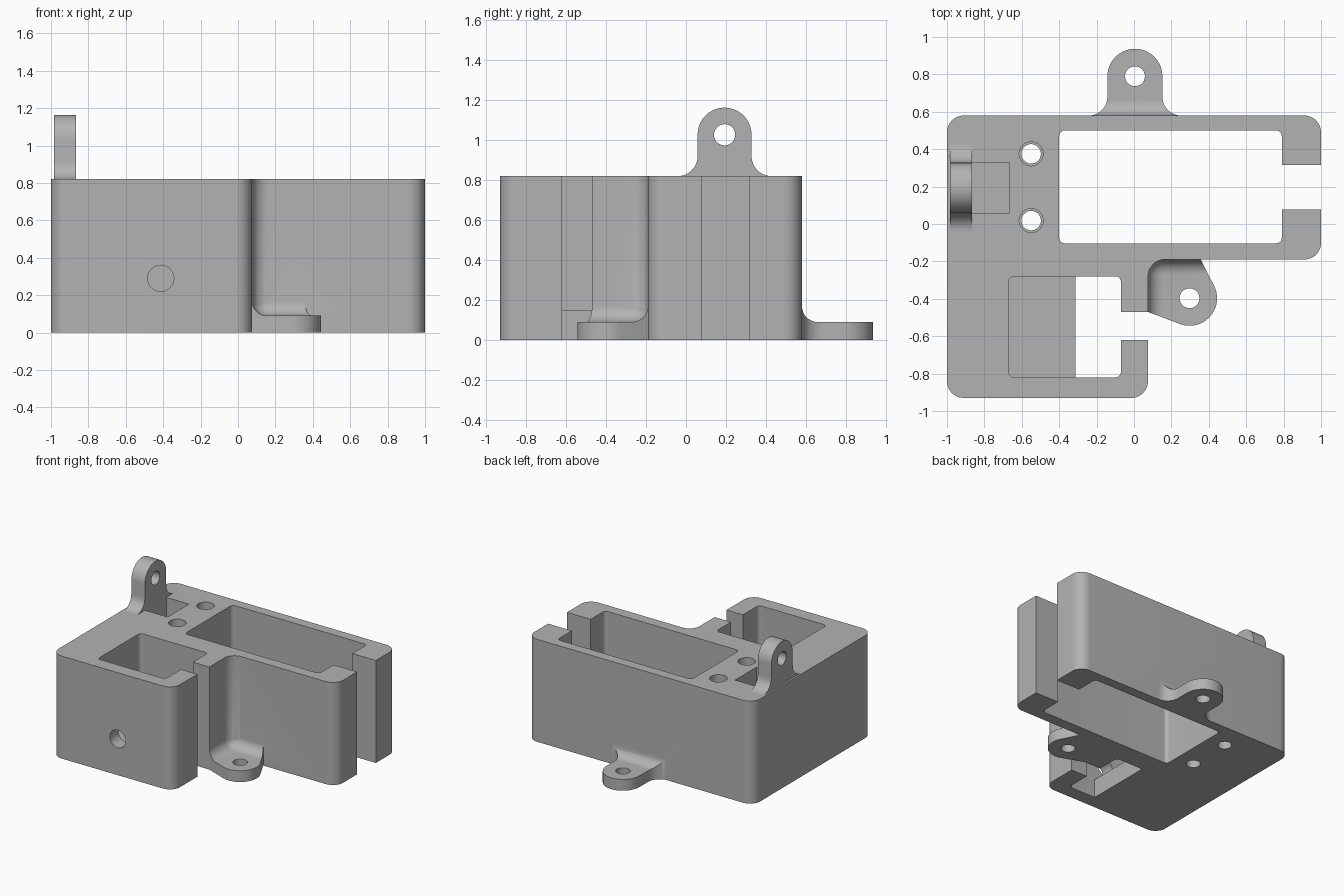
import bpy, bmesh
from math import sin, cos, pi, radians, tan
from mathutils import Vector, Matrix

if "Cube" in bpy.data.objects:
    bpy.data.objects.remove(bpy.data.objects["Cube"])

grey = bpy.data.materials.new("plain grey")
grey.diffuse_color = (0.45, 0.45, 0.45, 1)
grey.use_nodes = True
grey.node_tree.nodes["Principled BSDF"].inputs["Base Color"].default_value = grey.diffuse_color


def rounded(points, seg=10):
    """Closed 2D outline from (x, y, corner radius) points."""
    out = []
    n = len(points)
    for i, (x, y, r) in enumerate(points):
        p = Vector((x, y))
        if r == 0:
            out.append(p)
            continue
        a = (Vector(points[i - 1][:2]) - p).normalized()
        b = (Vector(points[(i + 1) % n][:2]) - p).normalized()
        half = a.angle(b) / 2
        c = p + (a + b).normalized() * (r / sin(half))
        start = p + a * (r / tan(half)) - c
        sweep = (p + b * (r / tan(half)) - c)
        total = -start.angle_signed(sweep)
        for k in range(seg + 1):
            out.append(c + Matrix.Rotation(total * k / seg, 2) @ start)
    clean = []
    for p in out:
        if not clean or (p - clean[-1]).length > 1e-4:
            clean.append(p)
    return clean


def prism(name, outline, low, high, axis="z"):
    """Extrude an outline along z, or (y, z) outline along x."""
    place = (lambda p, h: (p[0], p[1], h)) if axis == "z" else (lambda p, h: (h, p[0], p[1]))
    bm = bmesh.new()
    face = bm.faces.new([bm.verts.new(place(p, low)) for p in outline])
    new = bmesh.ops.extrude_face_region(bm, geom=[face])["geom"]
    shift = Vector(place((0, 0), high - low))
    bmesh.ops.translate(bm, vec=shift, verts=[g for g in new if isinstance(g, bmesh.types.BMVert)])
    bmesh.ops.recalc_face_normals(bm, faces=bm.faces)
    mesh = bpy.data.meshes.new(name)
    bm.to_mesh(mesh)
    bm.free()
    mesh.materials.append(grey)
    obj = bpy.data.objects.new(name, mesh)
    bpy.context.collection.objects.link(obj)
    return obj


def box(name, x0, x1, y0, y1, z0, z1, r=0.0):
    return prism(name, rounded([(x0, y0, r), (x1, y0, r), (x1, y1, r), (x0, y1, r)]), z0, z1)


def rod(name, u, v, r, low, high, axis="z"):
    ring = [(u + r * cos(2 * pi * k / 40), v + r * sin(2 * pi * k / 40)) for k in range(40)]
    return prism(name, ring, low, high, axis)


def apply(obj, mod):
    bpy.context.view_layer.objects.active = obj
    bpy.ops.object.modifier_apply(modifier=mod.name)


def combine(obj, tool, operation="DIFFERENCE"):
    mod = obj.modifiers.new("combine", "BOOLEAN")
    mod.object, mod.operation, mod.solver = tool, operation, "EXACT"
    apply(obj, mod)
    bpy.data.objects.remove(tool)


def fillet_cutter(x0, x1, y0, y1):
    """Round-edged block leaving a 0.09 floor and a fillet up the wall."""
    cut = box("fillet_cutter", x0, x1, y0, y1, 0.09, 1.0)
    mod = cut.modifiers.new("round", "BEVEL")
    mod.width, mod.segments = 0.08, 10
    apply(cut, mod)
    return cut


def lug(half, top, root):
    """Rounded tab outline with flared foot, base at v = 0."""
    w = half + 0.105
    return rounded([(-w, -root, 0), (w, -root, 0), (w, 0, 0), (half, 0, 0.1),
                    (half, top, half), (-half, top, half), (-half, 0, 0.1), (-w, 0, 0)])


# L-shaped housing
TOP = 0.82
R = 0.09
body = prism("housing", rounded([(-1, -0.93, R), (0.075, -0.93, R), (0.075, -0.19, R),
                                 (1, -0.19, R), (1, 0.58, R), (-1, 0.58, R)]), 0, TOP)

# Large through bay with its side slot
combine(body, box("large_bay", -0.4, 0.79, -0.103, 0.5, -0.1, 1, 0.03))
combine(body, box("large_slot", 0.7, 1.1, 0.077, 0.315, -0.1, 1))

# Small bay: shallow floor on the left, open on the right, with its side slot
combine(body, box("small_bay", -0.67, -0.07, -0.82, -0.28, 0.15, 1, 0.03))
combine(body, prism("small_opening", rounded([(-0.312, -0.82, 0), (-0.07, -0.82, 0.03),
                                              (-0.07, -0.28, 0.03), (-0.312, -0.28, 0)]), -0.1, 0.3))
combine(body, box("small_slot", -0.12, 0.2, -0.62, -0.47, -0.1, 1))

# Round cable hole in the front wall
hole = rod("cable_hole", 0, 0, 0.07, -0.1, 0.1)
hole.data.transform(Matrix.Translation((-0.413, -0.9, 0.29)) @ Matrix.Rotation(radians(90), 4, "X"))
combine(body, hole)

# Pocket beside the upright ear
combine(body, box("ear_pocket", -0.865, -0.665, 0.06, 0.33, 0.42, 1))

# Screw holes with a wider mouth
for y in (0.375, 0.018):
    combine(body, rod("screw_hole", -0.55, y, 0.052, -0.1, 1))
    combine(body, rod("screw_mouth", -0.55, y, 0.064, 0.6, 1))

# Upright ear on the left side
ear = prism("ear", [(p[0] + 0.193, p[1] + TOP) for p in lug(0.135, 0.343, 0.05)], -0.985, -0.865, "x")
combine(ear, rod("ear_hole", 0.193, 1.027, 0.053, -1.1, -0.7, "x"))
combine(body, ear, "UNION")

# Flat mounting tab at the back
back = prism("back_tab", [(p[0] + 0.005, p[1] + 0.58) for p in lug(0.147, 0.357, 0.04)], 0, 0.17)
combine(back, fillet_cutter(-1, 1, 0.58, 1.5))
combine(back, rod("tab_hole", 0.005, 0.79, 0.053, -0.1, 0.5))
combine(body, back, "UNION")

# Flat mounting tab in the inner corner
arc = [(0.297 + 0.147 * cos(radians(a)), -0.397 + 0.147 * sin(radians(a)))
       for a in [-110 + 137 * k / 20 for k in range(21)]]
corner = prism("corner_tab", [(0.03, -0.455), (0.075, -0.47)] + arc
               + [(0.357, -0.19), (0.34, -0.15), (0.03, -0.15)], 0, 0.17)
combine(corner, fillet_cutter(0.075, 1.5, -1.5, -0.19))
combine(corner, rod("tab_hole", 0.297, -0.397, 0.053, -0.1, 0.5))
combine(body, corner, "UNION")

# Smooth rounded surfaces, keep edges crisp
bpy.ops.object.select_all(action="DESELECT")
body.select_set(True)
bpy.context.view_layer.objects.active = body
bpy.ops.object.shade_smooth_by_angle(angle=radians(30))
